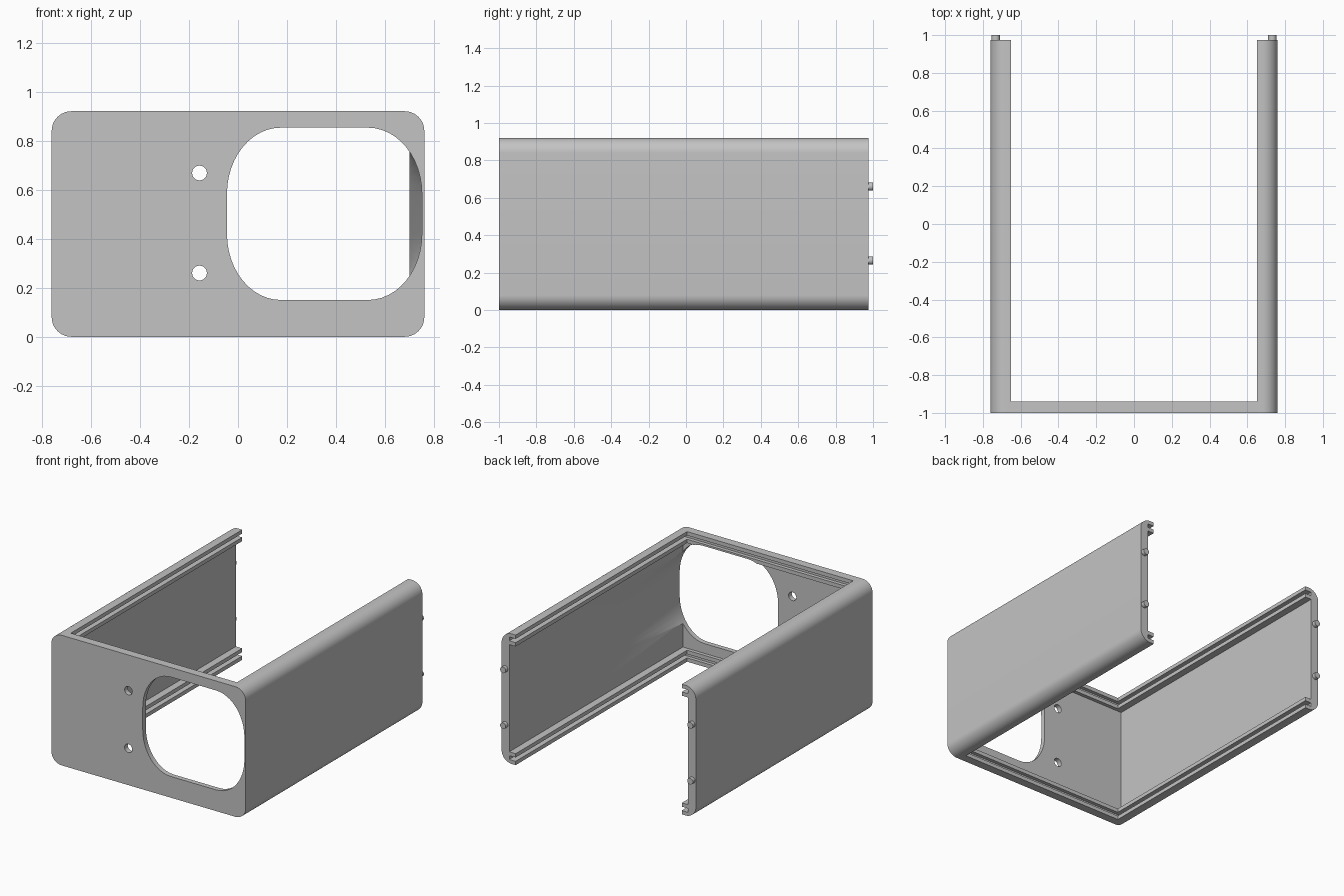
import bpy, bmesh, math

cube = bpy.data.objects.get("Cube")
if cube:
    bpy.data.objects.remove(cube, do_unlink=True)

grey = bpy.data.materials.new("plain_grey")
grey.use_nodes = True
COLOUR = (0.55, 0.55, 0.55, 1)
grey.diffuse_color = COLOUR
grey.node_tree.nodes["Principled BSDF"].inputs["Base Color"].default_value = COLOUR

HALF_W, HEIGHT, BACK = 0.76, 0.92, 0.975
WALL, LIP, PLATE, LIP_Y, FIN = 0.70, 0.65, -0.965, -0.94, 0.027


def rounded(x0, x1, z0, z1, rx, rz, steps=12):
    """Outline of a rectangle with elliptical corners."""
    points = []
    corners = [(x1 - rx, z1 - rz), (x0 + rx, z1 - rz), (x0 + rx, z0 + rz), (x1 - rx, z0 + rz)]
    for quarter, (cx, cz) in enumerate(corners):
        for i in range(steps + 1):
            a = math.pi / 2 * (quarter + i / steps)
            points.append((cx + rx * math.cos(a), cz + rz * math.sin(a)))
    return points


def loft(name, sections):
    """Closed solid through (y, outline) sections."""
    bm = bmesh.new()
    rings = [[bm.verts.new((x, y, z)) for x, z in outline] for y, outline in sections]
    n = len(rings[0])
    for a, b in zip(rings, rings[1:]):
        for i in range(n):
            bm.faces.new((a[i], a[(i + 1) % n], b[(i + 1) % n], b[i]))
    bm.faces.new(rings[0])
    bm.faces.new(rings[-1])
    bmesh.ops.recalc_face_normals(bm, faces=bm.faces)
    mesh = bpy.data.meshes.new(name)
    bm.to_mesh(mesh)
    bm.free()
    mesh.materials.append(grey)
    obj = bpy.data.objects.new(name, mesh)
    bpy.context.collection.objects.link(obj)
    return obj


def box(name, half_x, y0, z0, z1):
    outline = [(half_x, z1), (-half_x, z1), (-half_x, z0), (half_x, z0)]
    return loft(name, [(y0, outline), (1.2, outline)])


def smooth(obj):
    bpy.ops.object.select_all(action="DESELECT")
    obj.select_set(True)
    bpy.context.view_layer.objects.active = obj
    bpy.ops.object.shade_smooth_by_angle(angle=math.radians(30))


# Outer block with rounded long edges
outer = rounded(-HALF_W, HALF_W, 0, HEIGHT, 0.08, 0.08)
frame = loft("u_shaped_frame", [(-1, outer), (BACK, outer)])

# Open middle, space between the walls, and the panel grooves
cutters = [
    box("middle_cutter", LIP, LIP_Y, -0.1, HEIGHT + 0.1),
    box("wall_cutter", WALL, PLATE, 3 * FIN, HEIGHT - 3 * FIN),
    box("lower_groove_cutter", WALL, PLATE, FIN, 2 * FIN),
    box("upper_groove_cutter", WALL, PLATE, HEIGHT - 2 * FIN, HEIGHT - FIN),
]

# Large opening, fading out along the inside of the left wall
opening = rounded(-0.045, 0.75, 0.15, 0.853, 0.22, 0.27)
faded = [(x - 0.055, z) for x, z in opening]
cutters.append(loft("opening_cutter", [(-1.1, opening), (LIP_Y, opening), (0.1, faded)]))

# Two small screw holes
for z in (0.26, 0.668):
    hole = rounded(-0.187, -0.127, z - 0.03, z + 0.03, 0.03, 0.03, 8)
    hole = hole[:]
    ring = [p for i, p in enumerate(hole) if i % 9 != 8]
    cutters.append(loft("screw_hole_cutter", [(-1.1, ring), (-0.8, ring)]))

for cutter in cutters:
    mod = frame.modifiers.new(cutter.name, "BOOLEAN")
    mod.operation = "DIFFERENCE"
    mod.solver = "EXACT"
    mod.object = cutter

# Bake the cuts into the frame and drop the cutters
bpy.context.view_layer.update()
graph = bpy.context.evaluated_depsgraph_get()
cut_mesh = bpy.data.meshes.new_from_object(frame.evaluated_get(graph))
frame.modifiers.clear()
frame.data = cut_mesh
for cutter in cutters:
    bpy.data.objects.remove(cutter, do_unlink=True)
smooth(frame)

# Locating pegs on the back ends of the walls
for side, label in ((1, "left"), (-1, "right")):
    for z, level in ((0.265, "lower"), (0.66, "upper")):
        bpy.ops.mesh.primitive_cylinder_add(
            vertices=24, radius=0.022, depth=0.05,
            location=(side * 0.732, BACK, z), rotation=(math.pi / 2, 0, 0))
        peg = bpy.context.object
        peg.name = f"{label}_{level}_peg"
        peg.data.materials.append(grey)
        smooth(peg)
